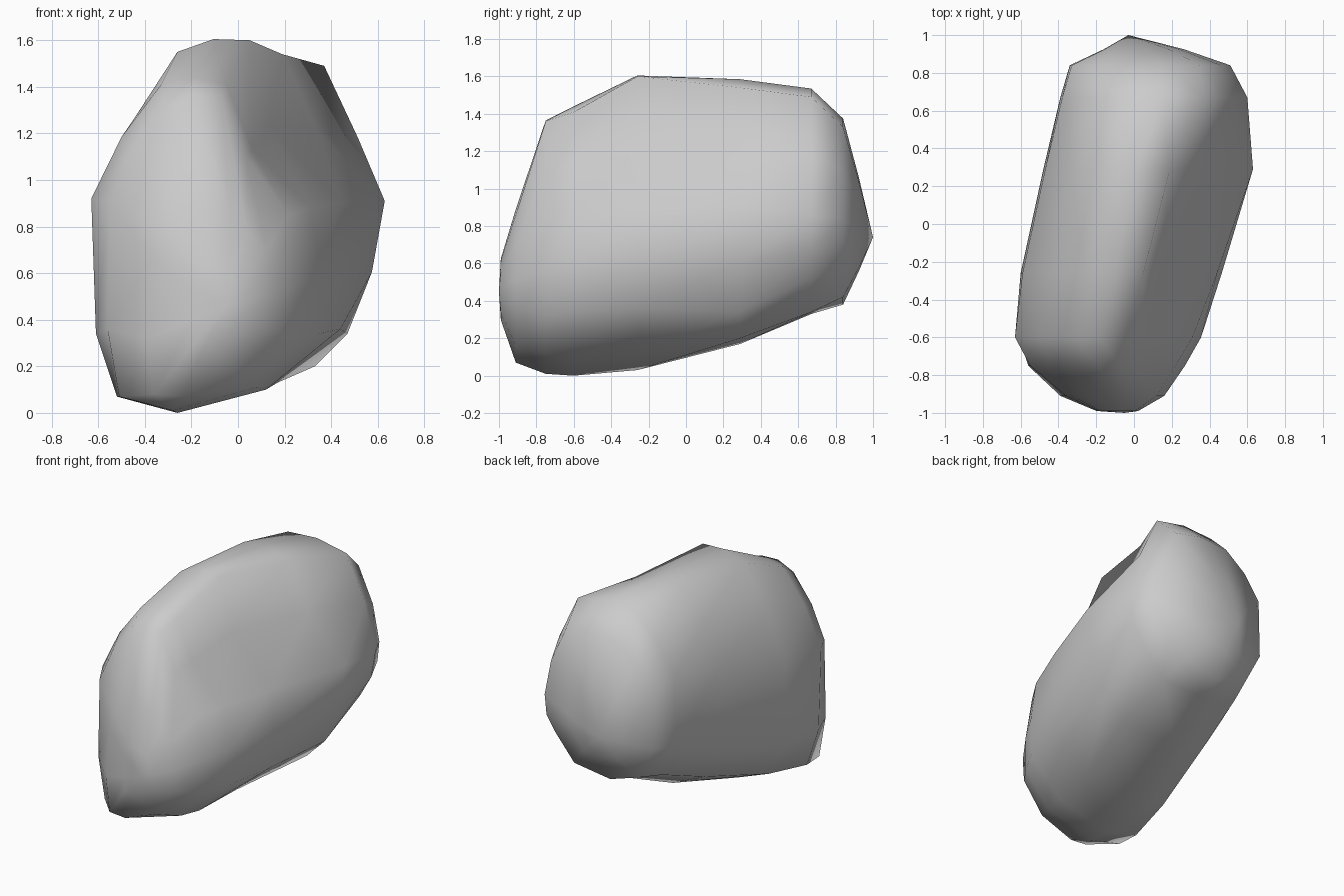
import bpy, bmesh

if "Cube" in bpy.data.objects:
    bpy.data.objects.remove(bpy.data.objects["Cube"])

# Cross-sections along y: depth of the hollow in the right face, then (x, z)
# going bottom, right, top, left
SECTIONS = [
    (-0.91, .0, [(-.24, .07), (.0, .16), (.15, .36), (.12, .70), (-.04, .86),
                 (-.26, .86), (-.36, .66), (-.39, .32), (-.36, .08)]),
    (-0.75, .04, [(-.28, .01), (.08, .11), (.27, .32), (.22, .85), (-.07, 1.36),
                  (-.31, 1.31), (-.55, .90), (-.56, .36), (-.51, .07)]),
    (-0.60, .07, [(-.26, .0), (.12, .10), (.35, .34), (.31, .88), (-.05, 1.41),
                  (-.33, 1.41), (-.63, .92), (-.61, .34), (-.52, .07)]),
    (-0.26, .11, [(-.22, .03), (.17, .13), (.44, .36), (.44, .90), (.05, 1.60),
                  (-.26, 1.55), (-.59, .94), (-.60, .36), (-.46, .12)]),
    (0.29, .07, [(-.1, .17), (.33, .20), (.47, .34), (.63, .91), (.19, 1.54),
                 (-.16, 1.57), (-.47, 1.08), (-.48, .5), (-.35, .28)]),
    (0.67, -.03, [(-.02, .33), (.32, .34), (.48, .52), (.60, .86), (.37, 1.49),
                  (-.08, 1.52), (-.38, 1.12), (-.39, .65), (-.28, .42)]),
    (0.84, -.03, [(.0, .38), (.28, .42), (.43, .60), (.51, .84), (.35, 1.33),
                  (-.06, 1.36), (-.33, 1.08), (-.34, .68), (-.22, .45)]),
]


def between(a, b, dx, dz):
    """Midpoint of two points, pushed by an offset."""
    return (a[0] + b[0]) / 2 + dx, (a[1] + b[1]) / 2 + dz


def detailed(section):
    """Adds the right bulge, the hollow, the crest and the left shoulder."""
    y, hollow, p = section
    return y, (p[:3] + [between(p[2], p[3], .025, -.02), p[3],
                        between(p[3], p[4], -hollow, -hollow * .2), p[4],
                        between(p[4], p[5], 0, .03), p[5],
                        between(p[5], p[6], -.02, .02)] + p[6:])


def shrunk(section, centre, factor, y):
    """Smaller copy of a section, used to round off an end."""
    cx, cz = centre
    return y, [(cx + (x - cx) * factor, cz + (z - cz) * factor) for x, z in section[1]]


# Rounded ends
body = [detailed(s) for s in SECTIONS]
front = shrunk(body[0], (-.07, .45), .40, -0.99)
back = shrunk(body[-1], (.02, .74), .5, 0.925)

# Boulder skin
bm = bmesh.new()
rings = [[bm.verts.new((x, y, z)) for x, z in pts]
         for y, pts in [front] + body + [back]]
for a, b in zip(rings, rings[1:]):
    n = len(a)
    for i in range(n):
        j = (i + 1) % n
        bm.faces.new((a[i], a[j], b[j], b[i]))

# End tips
for ring, tip in ((rings[0], (-.05, -1, .45)), (rings[-1], (-.03, 1, .74))):
    v = bm.verts.new(tip)
    for i in range(len(ring)):
        bm.faces.new((v, ring[i], ring[(i + 1) % len(ring)]))

bmesh.ops.recalc_face_normals(bm, faces=bm.faces)
for f in bm.faces:
    f.smooth = True

mesh = bpy.data.meshes.new("boulder")
bm.to_mesh(mesh)
bm.free()
boulder = bpy.data.objects.new("boulder", mesh)
bpy.context.collection.objects.link(boulder)
